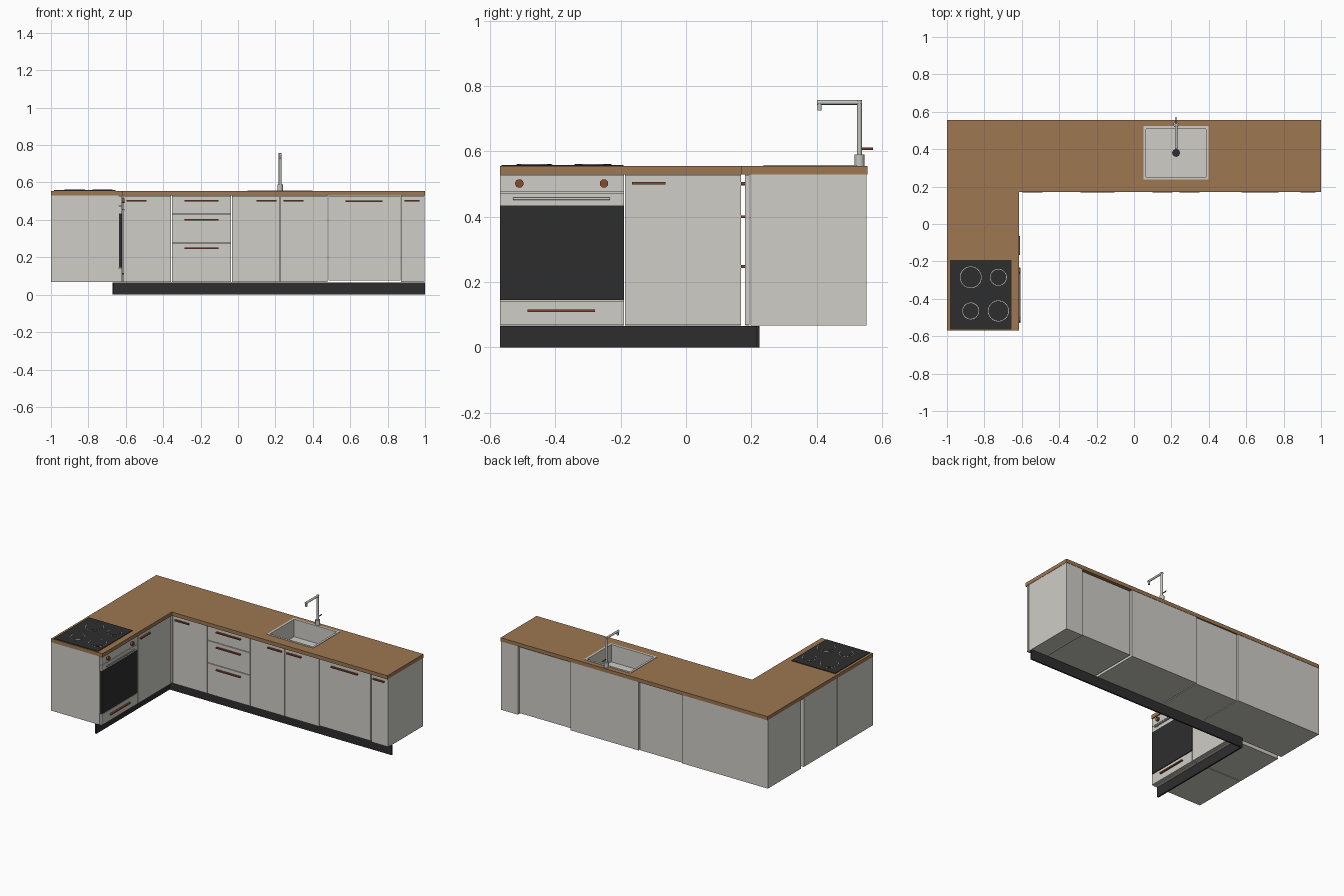
import bpy, bmesh, math
from mathutils import Vector

if "Cube" in bpy.data.objects:
    bpy.data.objects.remove(bpy.data.objects["Cube"])


def material(name, r, g, b):
    m = bpy.data.materials.new(name)
    m.diffuse_color = (r, g, b, 1)
    m.use_nodes = True
    m.node_tree.nodes["Principled BSDF"].inputs["Base Color"].default_value = m.diffuse_color
    return m


WHITE = material("warm_white", 0.62, 0.61, 0.565)
WOOD = material("wood", 0.34, 0.185, 0.083)
DARK = material("charcoal", 0.027, 0.027, 0.027)
COPPER = material("copper_brown", 0.24, 0.065, 0.03)
METAL = material("brushed_metal", 0.55, 0.56, 0.52)


def finish(name, bm, mat):
    bmesh.ops.recalc_face_normals(bm, faces=bm.faces)
    me = bpy.data.meshes.new(name)
    bm.to_mesh(me)
    bm.free()
    me.materials.append(mat)
    ob = bpy.data.objects.new(name, me)
    bpy.context.collection.objects.link(ob)
    return ob


def box(name, x, y, z, mat):
    """Box given by (min, max) ranges."""
    bm = bmesh.new()
    bmesh.ops.create_cube(bm, size=1)
    for v in bm.verts:
        v.co = [r[0] if c < 0 else r[1] for r, c in zip((x, y, z), v.co)]
    return finish(name, bm, mat)


def rod(name, a, b, r, mat, sides=24):
    """Smooth-sided cylinder from point a to point b."""
    a, b = Vector(a), Vector(b)
    bm = bmesh.new()
    bmesh.ops.create_cone(bm, cap_ends=True, segments=sides, radius1=r, radius2=r, depth=(b - a).length)
    q = Vector((0, 0, 1)).rotation_difference(b - a)
    for v in bm.verts:
        v.co = q @ v.co + (a + b) / 2
    for f in bm.faces:
        f.smooth = len(f.verts) == 4
    ob = finish(name, bm, mat)
    for e in ob.data.edges:
        va, vb = (ob.data.vertices[i].co for i in e.vertices)
        e.use_edge_sharp = abs((va - vb).dot((b - a).normalized())) < 1e-5
    return ob


def loft(name, loops, mat, closed=False, floor=False):
    """Rectangular loops (x0, x1, y0, y1, z) skinned in order."""
    bm = bmesh.new()
    rings = [[bm.verts.new(p) for p in ((x0, y0, z), (x1, y0, z), (x1, y1, z), (x0, y1, z))]
             for x0, x1, y0, y1, z in loops]
    pairs = list(zip(rings, rings[1:])) + ([(rings[-1], rings[0])] if closed else [])
    for p, q in pairs:
        for i in range(4):
            j = (i + 1) % 4
            bm.faces.new((p[i], p[j], q[j], q[i]))
    if floor:
        bm.faces.new(rings[-1])
    return finish(name, bm, mat)


Z0, Z1, TOP = 0.067, 0.53, 0.555   # cabinet bottom, cabinet top, worktop surface

# Worktops: the long run has a cut-out for the sink
hole = (0.06, 0.388, 0.247, 0.513)
slab = (-1, 1, 0.17, 0.555)
loft("long_worktop", [slab + (Z1,), slab + (TOP,), hole + (TOP,), hole + (Z1,)], WOOD, closed=True)
box("short_worktop", (-1, -0.615), (-0.57, 0.17), (Z1, TOP), WOOD)


def carcass(name, x0, x1, y0, y1, bottom=Z0):
    """Cabinet body, open under the worktop."""
    loft(name, [(x0, x1, y0, y1, Z1), (x0, x1, y0, y1, bottom)], WHITE, floor=True)


# Cabinet bodies
carcass("corner_cabinet", -1, -0.358, 0.197, 0.553)
carcass("drawer_cabinet", -0.353, -0.038, 0.197, 0.545)
carcass("sink_cabinet", -0.032, 0.478, 0.197, 0.553)
box("dishwasher_body", (0.486, 0.866), (0.197, 0.543), (0.076, 0.522), WHITE)
carcass("end_cabinet", 0.872, 0.998, 0.197, 0.553)
carcass("short_run_cabinet", -1, -0.637, -0.186, 0.168)
carcass("oven_body", -1, -0.637, -0.57, -0.19)

# Fronts of the long run: name, x range, z range
G = 0.002
fronts = [
    ("corner_door", -0.615, -0.355, Z0, Z1),
    ("top_drawer", -0.355, -0.035, 0.43, Z1),
    ("middle_drawer", -0.355, -0.035, 0.278, 0.43),
    ("bottom_drawer", -0.355, -0.035, Z0, 0.278),
    ("left_sink_door", -0.035, 0.225, Z0, Z1),
    ("right_sink_door", 0.225, 0.481, Z0, Z1),
    ("dishwasher_door", 0.481, 0.87, 0.073, Z1),
    ("end_door", 0.87, 1.0, Z0, Z1),
]
for name, a, b, lo, hi in fronts:
    box(name, (a + G, b - G), (0.18, 0.195), (lo + G, hi - G), WHITE)
box("corner_filler", (-0.637, -0.617), (0.182, 0.195), (Z0, Z1), WHITE)

# Handles of the long run: x range and height
for a, b, z in [(-0.595, -0.49, 0.503), (-0.285, -0.105, 0.503), (-0.285, -0.105, 0.4),
                (-0.285, -0.105, 0.248), (0.1, 0.205, 0.503), (0.243, 0.35, 0.503),
                (0.575, 0.772, 0.5), (0.89, 0.97, 0.503)]:
    box("front_handle", (a, b), (0.168, 0.18), (z - 0.004, z + 0.004), COPPER)

# Short run fronts, facing +x
FX = (-0.635, -0.62)
box("short_run_door", FX, (-0.186, 0.168), (Z0 + G, Z1 - G), WHITE)
box("short_run_handle", (-0.62, -0.609), (-0.165, -0.063), (0.499, 0.507), COPPER)
OY = (-0.57, -0.19)
box("oven_control_panel", FX, OY, (0.476, Z1 - G), WHITE)
box("oven_door_top", FX, OY, (0.435, 0.473), WHITE)
box("oven_glass", (-0.637, -0.619), OY, (0.145, 0.435), DARK)
box("oven_drawer", FX, OY, (Z0 + G, 0.141), WHITE)
box("oven_drawer_handle", (-0.62, -0.609), (-0.485, -0.278), (0.108, 0.116), COPPER)
rod("oven_handle", (-0.61, -0.53, 0.455), (-0.61, -0.233, 0.455), 0.004, METAL, 12)
for y in (-0.515, -0.248):
    rod("oven_handle_post", (-0.621, y, 0.455), (-0.61, y, 0.455), 0.003, METAL, 8)
for y in (-0.51, -0.251):
    rod("oven_knob", (-0.621, y, 0.502), (-0.607, y, 0.502), 0.013, COPPER)

# Plinths
box("long_plinth", (-0.67, 1), (0.215, 0.225), (0, Z0 - 0.001), DARK)
box("short_plinth", (-0.672, -0.662), (-0.57, 0.215), (0, Z0 - 0.001), DARK)

# Hob with four plates, each edged by a thin ring
box("hob", (-0.983, -0.655), (-0.565, -0.192), (TOP, TOP + 0.004), DARK)
for x, y, r in [(-0.873, -0.285, 0.058), (-0.725, -0.285, 0.045),
                (-0.873, -0.465, 0.045), (-0.725, -0.465, 0.056)]:
    rod("hob_ring", (x, y, TOP + 0.003), (x, y, TOP + 0.005), r, METAL, 40)
    rod("hob_plate", (x, y, TOP + 0.003), (x, y, TOP + 0.0065), r - 0.003, DARK, 40)

# Sink: rim, walls and floor in one skin
outer = (0.05, 0.398, 0.237, 0.523)
inner = (0.064, 0.384, 0.251, 0.509)
loft("sink", [outer + (TOP,), outer + (TOP + 0.003,), inner + (TOP + 0.003,), inner + (0.44,)],
     WHITE, floor=True)
rod("sink_drain", (0.225, 0.38, 0.438), (0.225, 0.38, 0.443), 0.021, DARK)

# Tap
TX, TY = 0.225, 0.531
rod("tap_base", (TX, TY, TOP), (TX, TY, 0.59), 0.015, METAL)
rod("tap_column", (TX, TY, 0.58), (TX, TY, 0.757), 0.0075, METAL)
rod("tap_spout", (TX, 0.538, 0.75), (TX, 0.401, 0.75), 0.007, METAL)
rod("tap_nozzle", (TX, 0.409, 0.75), (TX, 0.409, 0.725), 0.0065, METAL)
rod("tap_lever", (TX, 0.533, 0.608), (TX, 0.572, 0.608), 0.0035, COPPER, 12)
